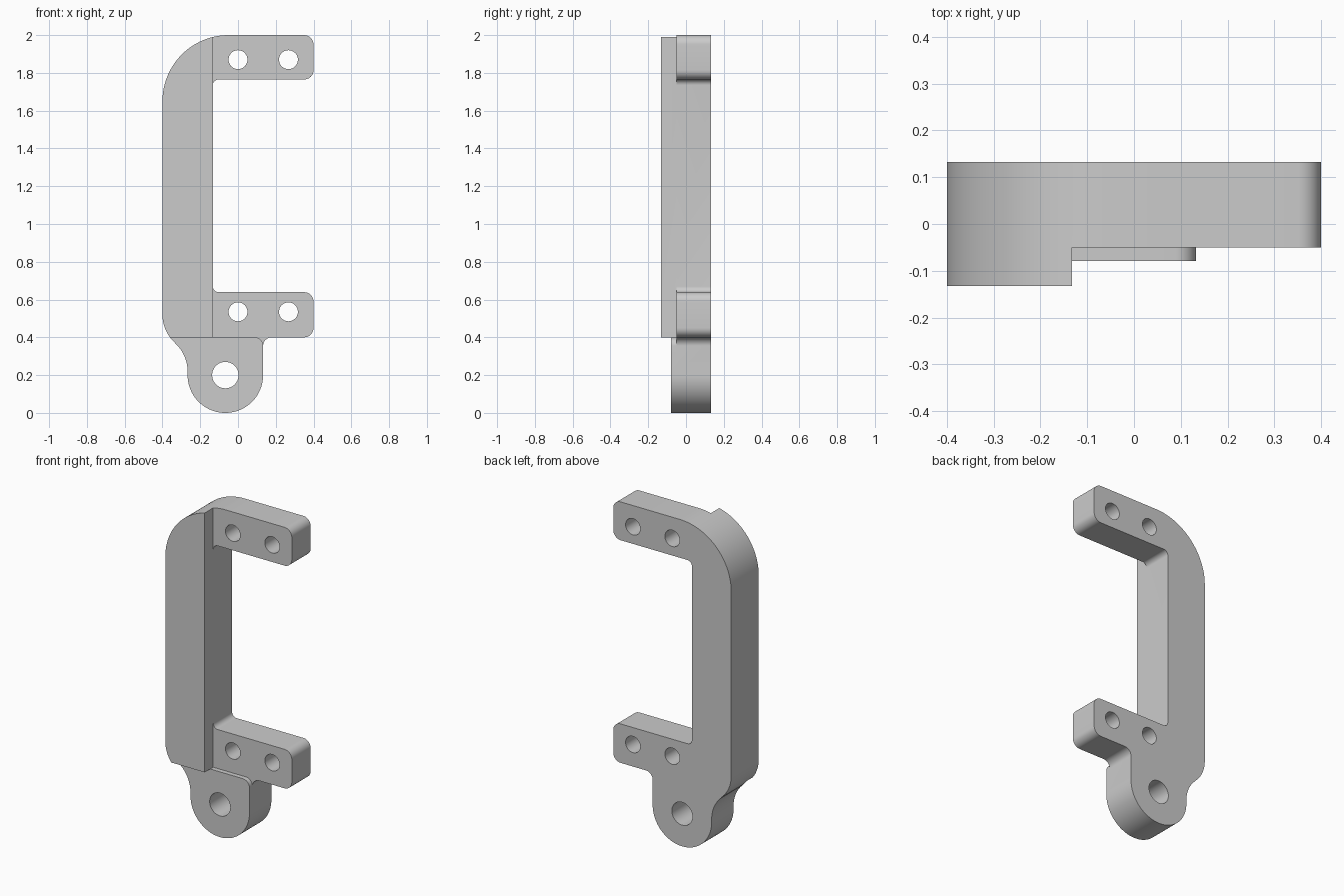
import bpy, bmesh
from math import sin, cos, radians

if "Cube" in bpy.data.objects:
    bpy.data.objects.remove(bpy.data.objects["Cube"])


def arc(cx, cz, r, a0, a1, n=10):
    """Points of an arc in the xz plane, angles in degrees."""
    angles = [radians(a0 + (a1 - a0) * i / n) for i in range(n + 1)]
    return [(cx + r * cos(a), cz + r * sin(a)) for a in angles]


def prism(name, profile, y0, y1):
    """Extrude an xz profile from y0 to y1."""
    bm = bmesh.new()
    face = bm.faces.new([bm.verts.new((x, y0, z)) for x, z in profile])
    new = bmesh.ops.extrude_face_region(bm, geom=[face])["geom"]
    verts = [v for v in new if isinstance(v, bmesh.types.BMVert)]
    bmesh.ops.translate(bm, verts=verts, vec=(0, y1 - y0, 0))
    bmesh.ops.recalc_face_normals(bm, faces=bm.faces)
    mesh = bpy.data.meshes.new(name)
    bm.to_mesh(mesh)
    bm.free()
    obj = bpy.data.objects.new(name, mesh)
    bpy.context.collection.objects.link(obj)
    return obj


def cut(target, cutter):
    """Subtract the cutter and remove it."""
    cutter.hide_render = True
    bpy.context.view_layer.objects.active = target
    mod = target.modifiers.new("cut", 'BOOLEAN')
    mod.operation = 'DIFFERENCE'
    mod.solver = 'EXACT'
    mod.object = cutter
    bpy.ops.object.modifier_apply(modifier=mod.name)
    bpy.data.objects.remove(cutter)


FRONT, BACK = -0.133, 0.133
INNER = -0.133          # inner face of the upright

# Full silhouette: C-shaped bracket with two arms and a rounded lug
outline = (
    arc(-0.05, 1.65, 0.35, 180, 90, 24)            # large top corner
    + arc(0.35, 1.95, 0.05, 90, 0)                 # top arm end
    + arc(0.35, 1.815, 0.05, 0, -90)
    + arc(INNER + 0.03, 1.735, 0.03, 90, 180)      # inner fillets
    + arc(INNER + 0.03, 0.669, 0.03, 180, 270)
    + arc(0.35, 0.589, 0.05, 90, 0)                # lower arm end
    + arc(0.35, 0.45, 0.05, 0, -90)
    + arc(0.178, 0.355, 0.045, 90, 180)            # arm to lug fillet
    + arc(-0.067, 0.2, 0.2, 0, -180, 40)           # lug
    + arc(-0.467, 0.22, 0.2, 0, 48.3, 12)          # lug to upright blend
    + arc(-0.2, 0.52, 0.2, 228.3, 180, 12)
)
bracket = prism("bracket", outline, FRONT, BACK)

# Step the arms back from the upright, leaving the lug's rounded shoulder
arm_relief = [(INNER, 2.2), (INNER, 0.4)] + arc(0.088, 0.355, 0.045, 90, 0) \
    + [(0.133, 0.32), (0.6, 0.32), (0.6, 2.2)]
cut(bracket, prism("arm_relief", arm_relief, -0.3, -0.05))

# Step the lug back by a smaller amount
lug_relief = [(-0.6, -0.2), (0.6, -0.2), (0.6, 0.4), (-0.6, 0.4)]
cut(bracket, prism("lug_relief", lug_relief, -0.3, -0.079))

# Bolt holes in both arms and the pivot hole in the lug
holes = [(x, z, 0.05) for z in (1.87, 0.535) for x in (0.0, 0.267)]
for x, z, r in holes + [(-0.067, 0.2, 0.07)]:
    cut(bracket, prism("hole", arc(x, z, r, 0, 360, 40)[:-1], -0.3, 0.3))

# Smooth shading on the curved walls only
bpy.ops.object.select_all(action='DESELECT')
bracket.select_set(True)
bpy.context.view_layer.objects.active = bracket
bpy.ops.object.shade_smooth_by_angle(angle=radians(30))
